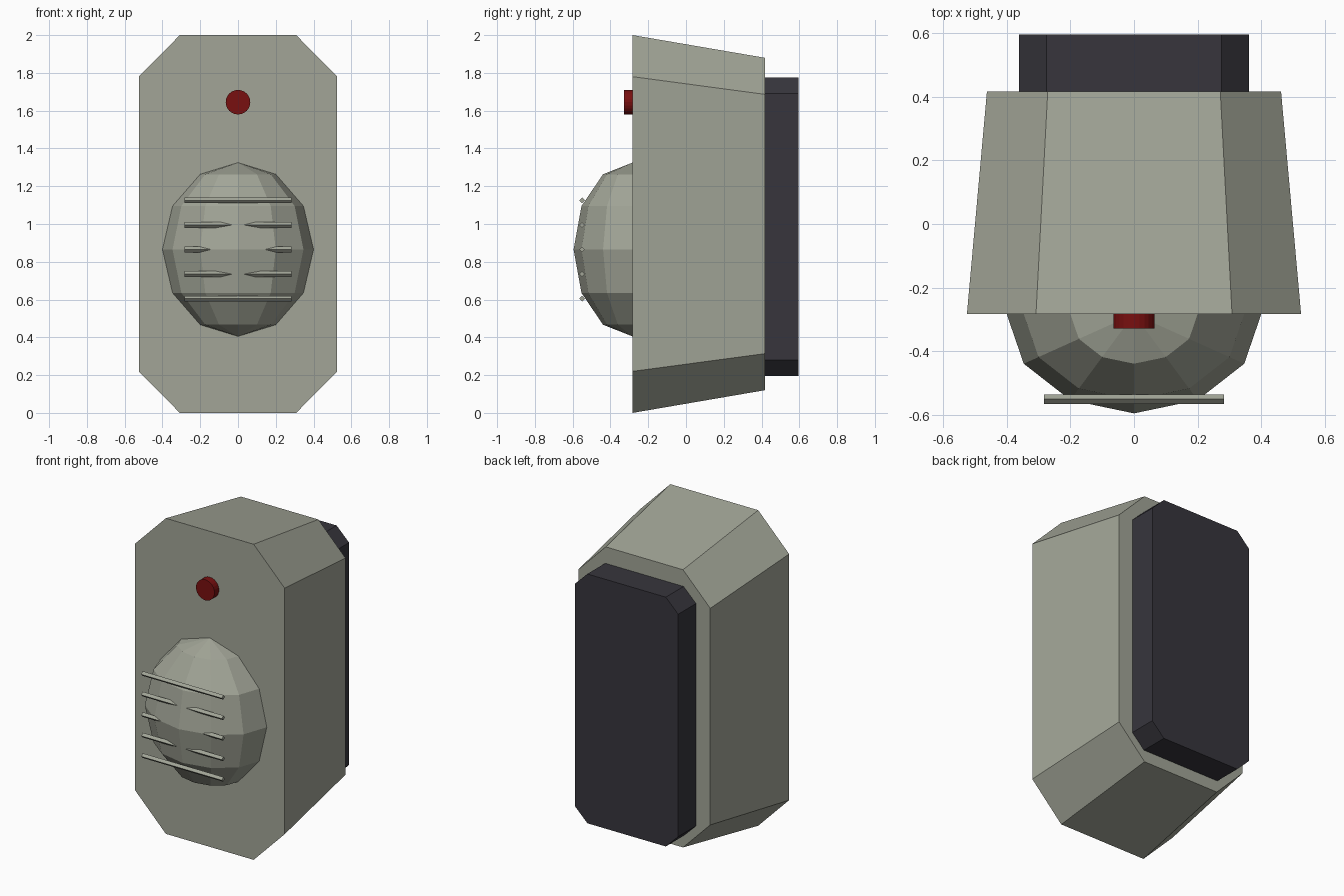
import bpy, bmesh, math
from mathutils import Matrix, Vector

if "Cube" in bpy.data.objects:
    bpy.data.objects.remove(bpy.data.objects["Cube"])


def material(name, rgb):
    m = bpy.data.materials.new(name)
    m.diffuse_color = (*rgb, 1.0)
    m.use_nodes = True
    m.node_tree.nodes["Principled BSDF"].inputs["Base Color"].default_value = m.diffuse_color
    return m


GREY = material("warm grey", (0.36, 0.376, 0.31))
DARK = material("charcoal", (0.038, 0.036, 0.046))
RED = material("dark red", (0.19, 0.005, 0.005))


def add_object(name, bm, mat):
    bmesh.ops.recalc_face_normals(bm, faces=bm.faces)
    me = bpy.data.meshes.new(name)
    bm.to_mesh(me)
    bm.free()
    me.materials.append(mat)
    ob = bpy.data.objects.new(name, me)
    bpy.context.collection.objects.link(ob)
    return ob


def octagon_block(name, half_w, half_h, flat_w, flat_h, zc, y0, y1, taper, mat):
    """Chamfered rectangle in XZ lofted from y0 to y1, scaled by taper at y1."""
    outline = [(half_w, flat_h), (flat_w, half_h), (-flat_w, half_h), (-half_w, flat_h),
               (-half_w, -flat_h), (-flat_w, -half_h), (flat_w, -half_h), (half_w, -flat_h)]
    bm = bmesh.new()
    front = [bm.verts.new((x, y0, zc + z)) for x, z in outline]
    back = [bm.verts.new((x * taper, y1, zc + z * taper)) for x, z in outline]
    bm.faces.new(front)
    bm.faces.new(back[::-1])
    for i in range(8):
        j = (i + 1) % 8
        bm.faces.new((front[i], back[i], back[j], front[j]))
    return add_object(name, bm, mat)


def rod(name, radius, length, sides, centre, axis, mat):
    bm = bmesh.new()
    rot = Vector((0, 0, 1)).rotation_difference(Vector(axis)).to_matrix().to_4x4()
    bmesh.ops.create_cone(bm, cap_ends=True, segments=sides, radius1=radius, radius2=radius,
                          depth=length, matrix=Matrix.Translation(centre) @ rot)
    return add_object(name, bm, mat)


# Tapered housing and wall plate behind it
octagon_block("housing", 0.525, 1.0, 0.308, 0.78, 1.0, -0.283, 0.417, 0.88, GREY)
octagon_block("back_plate", 0.362, 0.79, 0.275, 0.705, 0.985, 0.417, 0.595, 1.0, DARK)

# Indicator button
rod("button", 0.065, 0.055, 24, (0, -0.3005, 1.645), (0, 1, 0), RED)

# Faceted speaker dome: half an ellipsoid
bm = bmesh.new()
bmesh.ops.create_uvsphere(bm, u_segments=12, v_segments=6, radius=1.0)
bmesh.ops.delete(bm, geom=[v for v in bm.verts if v.co.y > 0.01], context='VERTS')
bmesh.ops.transform(bm, verts=bm.verts,
                    matrix=Matrix.Translation((0, -0.283, 0.865)) @ Matrix.Diagonal((0.4, 0.312, 0.46, 1)))
bmesh.ops.holes_fill(bm, edges=[e for e in bm.edges if e.is_boundary], sides=0)
add_object("speaker_dome", bm, GREY)

# Grille bars, diamond in section
for i in range(5):
    rod(f"grille_bar_{i + 1}", 0.015, 0.566, 4, (0, -0.55, 0.605 + 0.13 * i), (1, 0, 0), GREY)
